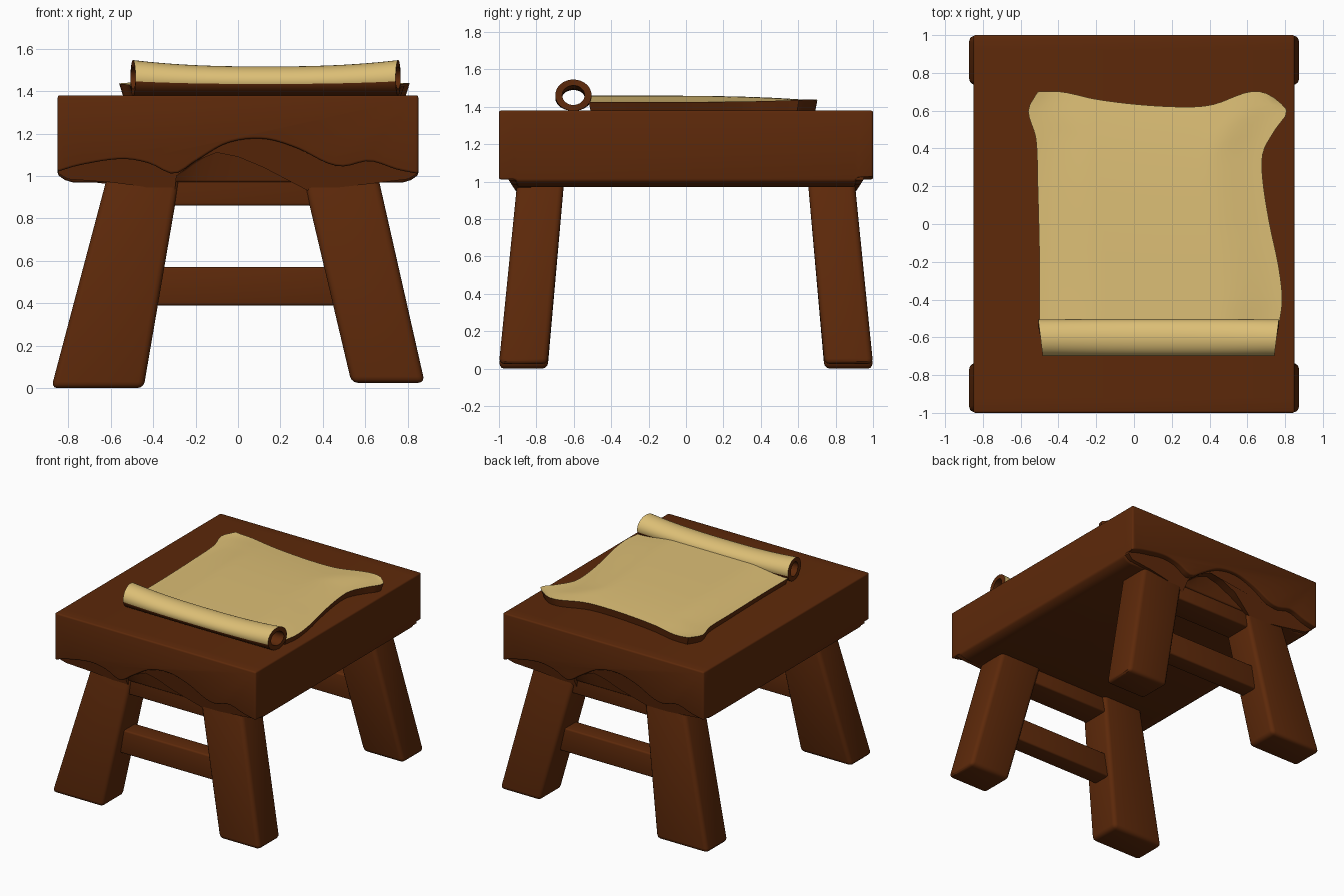
import bpy, bmesh, math
from mathutils import Matrix

if "Cube" in bpy.data.objects:
    bpy.data.objects.remove(bpy.data.objects["Cube"])


def material(name, rgb):
    m = bpy.data.materials.new(name)
    m.diffuse_color = (*rgb, 1)
    m.use_nodes = True
    m.node_tree.nodes["Principled BSDF"].inputs["Base Color"].default_value = m.diffuse_color
    return m


WOOD = material("brown wood", (0.11, 0.022, 0.003))
PAPER = material("tan parchment", (0.72, 0.52, 0.18))


def finish(name, bm, mats=(WOOD,), bevel=0.0):
    bmesh.ops.recalc_face_normals(bm, faces=bm.faces)
    me = bpy.data.meshes.new(name)
    bm.to_mesh(me)
    bm.free()
    for m in mats:
        me.materials.append(m)
    ob = bpy.data.objects.new(name, me)
    bpy.context.collection.objects.link(ob)
    if bevel:
        b = ob.modifiers.new("soft edges", 'BEVEL')
        b.width, b.segments, b.limit_method = bevel, 3, 'ANGLE'
        b.angle_limit = math.radians(40)
    return ob


def loft(name, rings, bevel=0.0, turn=False):
    """Closed solid through rings of points with equal counts."""
    bm = bmesh.new()
    vs = [[bm.verts.new(p) for p in r] for r in rings]
    bm.faces.new(vs[0])
    bm.faces.new(vs[-1])
    n = len(vs[0])
    for a, b in zip(vs, vs[1:]):
        for i in range(n):
            j = (i + 1) % n
            bm.faces.new((a[i], a[j], b[j], b[i]))
    if turn:
        bmesh.ops.rotate(bm, verts=bm.verts, matrix=Matrix.Rotation(math.pi, 3, 'Z'))
    return finish(name, bm, bevel=bevel)


def frustum(name, bottom, top, bevel):
    """Box between two rectangles given as (x0, x1, y0, y1, z)."""
    return loft(name, [((x0, y0, z), (x1, y0, z), (x1, y1, z), (x0, y1, z))
                       for x0, x1, y0, y1, z in (bottom, top)], bevel)


def curve(pts, s):
    """Smooth lookup through (position, value) points."""
    n = len(pts)
    i = max(k for k in range(n - 1) if k == 0 or pts[k][0] <= s)
    (s1, v1), (s2, v2) = pts[i], pts[i + 1]
    h = s2 - s1

    def slope(k):
        p, q = pts[max(k - 1, 0)], pts[min(k + 1, n - 1)]
        return (q[1] - p[1]) / (q[0] - p[0])
    t = (s - s1) / h
    return ((2*t**3 - 3*t**2 + 1) * v1 + (t**3 - 2*t**2 + t) * h * slope(i)
            + (3*t**2 - 2*t**3) * v2 + (t**3 - t**2) * h * slope(i + 1))


# Seat slab, its underside cut in a wave at both ends (same shape turned around)
WAVE = [(-0.85, 1.02), (-0.75, 1.05), (-0.55, 1.08), (-0.42, 1.06), (-0.3, 1.01), (-0.2, 1.07),
        (-0.05, 1.155), (0.12, 1.175), (0.28, 1.13), (0.42, 1.06), (0.5, 1.045), (0.62, 1.07),
        (0.75, 1.03), (0.85, 1.01)]
XS = [-0.85 + 1.7 * i / 48 for i in range(49)]


def seat_ring(y, height):
    return [(0.85, y, 1.38), (-0.85, y, 1.38)] + [(x, y, height(x)) for x in XS]


def front_wave(x):
    return curve(WAVE, x)


def back_wave(x):
    return curve(WAVE, -x)


def flat(x):
    return 0.97 + 0.035 * max(0, (abs(x) - 0.8) / 0.05)


seat = loft("seat", [seat_ring(-1, front_wave), seat_ring(-0.92, front_wave),
                     seat_ring(-0.9, flat), seat_ring(0.9, flat),
                     seat_ring(0.92, back_wave), seat_ring(1, back_wave)], 0.018)

# Recessed sloping trim under each wave
TRIM = [(-0.845, 1.2), (-0.845, 1.01), (-0.8, 0.985), (-0.6, 0.97), (-0.45, 0.95), (-0.3, 0.915),
        (-0.29, 1.0), (-0.2, 1.07), (-0.1, 1.11), (0, 1.09), (0.12, 1.04), (0.33, 0.93),
        (0.6, 0.96), (0.8, 0.985), (0.845, 1.01), (0.845, 1.2)]
for turn, end in ((False, "front"), (True, "back")):
    loft(end + "_trim", [[(x, max(-0.975, -0.975 + 0.65 * (1.05 - z)), z) for x, z in TRIM],
                         [(x, -0.83, z) for x, z in TRIM]], turn=turn)

# Splayed legs, stretchers and aprons at each end
for s, end in ((-1, "front"), (1, "back")):
    def ys(a, b):
        return (min(s * a, s * b), max(s * a, s * b))
    frustum(end + "_left_leg", (-0.88, -0.445, *ys(0.74, 1.0), 0.0),
            (-0.61, -0.27, *ys(0.65, 0.9), 1.02), 0.03)
    frustum(end + "_right_leg", (0.535, 0.88, *ys(0.74, 1.0), 0.025),
            (0.3, 0.655, *ys(0.65, 0.9), 1.02), 0.03)
    frustum(end + "_stretcher", (-0.46, 0.5, *ys(0.74, 0.88), 0.39),
            (-0.46, 0.5, *ys(0.74, 0.88), 0.57), 0.012)
    frustum(end + "_apron", (-0.35, 0.38, *ys(0.68, 0.89), 0.86),
            (-0.35, 0.38, *ys(0.68, 0.89), 1.1), 0.012)

# Parchment sheet: curved outline, tan top, brown skirt down to the seat
LEFT = [(0, -0.5), (0.25, -0.5), (0.6, -0.51), (0.8, -0.52), (0.92, -0.56), (1, -0.51)]
RIGHT = [(0, 0.77), (0.1, 0.785), (0.25, 0.765), (0.45, 0.715), (0.65, 0.68), (0.76, 0.685),
         (0.86, 0.75), (0.94, 0.81), (1, 0.74)]
FAR = [(0, 0.7), (0.1, 0.7), (0.25, 0.66), (0.45, 0.63), (0.65, 0.62), (0.75, 0.635),
       (0.88, 0.695), (0.95, 0.7), (1, 0.67)]
NU, NV = 32, 36


def sheet_point(u, t):
    a, b = curve(LEFT, t), curve(RIGHT, t)
    y = -0.52 + t * (curve(FAR, u) + 0.52)
    m = min(1, 4 * min(u, 1 - u))
    z = 1.425 + 0.035 * m * m * (3 - 2*m) * (1 - 0.7 * t**4) + 0.015 * abs(2*u - 1)**6 * t**4
    return (a + (b - a) * u, y, z)


bm = bmesh.new()
g = [[bm.verts.new(sheet_point(i / NU, j / NV)) for i in range(NU + 1)] for j in range(NV + 1)]
for j in range(NV):
    for i in range(NU):
        bm.faces.new((g[j][i], g[j][i+1], g[j+1][i+1], g[j+1][i]))
rim = (g[0][:-1] + [r[-1] for r in g[:-1]] + g[-1][:0:-1] + [r[0] for r in g[:0:-1]])
foot = [bm.verts.new((0.12 + (v.co.x - 0.12) * 0.97, 0.05 + (v.co.y - 0.05) * 0.98, 1.37))
        for v in rim]
for i in range(len(rim)):
    j = (i + 1) % len(rim)
    bm.faces.new((rim[i], foot[i], foot[j], rim[j])).material_index = 1
bm.faces.new(foot).material_index = 1
finish("parchment_sheet", bm, (PAPER, WOOD))

# Rolled end: hollow oval tube flaring at its ends, brown below and inside
bm = bmesh.new()
NX, NR = 24, 32
rings = []
for i in range(NX + 1):
    w = 2 * i / NX - 1
    rz = 0.069 + 0.015 * abs(w)**2.5
    pair = []
    for k in (1.0, 0.62):
        pair.append([bm.verts.new((0.13 + 0.625 * w + 0.012 * w * math.cos(a),
                                   -0.602 + 0.097 * k * math.cos(a),
                                   1.378 + rz + rz * k * math.sin(a)))
                     for a in [2 * math.pi * n / NR for n in range(NR)]])
    rings.append(pair)
for n in range(NR):
    m = (n + 1) % NR
    up = math.sin(2 * math.pi * (n + 0.5) / NR)
    for i in range(NX):
        for k in (0, 1):
            f = bm.faces.new((rings[i][k][n], rings[i+1][k][n], rings[i+1][k][m], rings[i][k][m]))
            f.material_index = 0 if k == 0 and up > -0.15 else 1
    for i in (0, NX):
        bm.faces.new((rings[i][0][n], rings[i][0][m], rings[i][1][m], rings[i][1][n])).material_index = 1
finish("parchment_roll", bm, (PAPER, WOOD))

# Apply the bevels and smooth with sharp edges kept
bpy.ops.object.select_all(action='SELECT')
bpy.context.view_layer.objects.active = seat
bpy.ops.object.convert(target='MESH')
bpy.ops.object.shade_smooth_by_angle(angle=math.radians(35))
